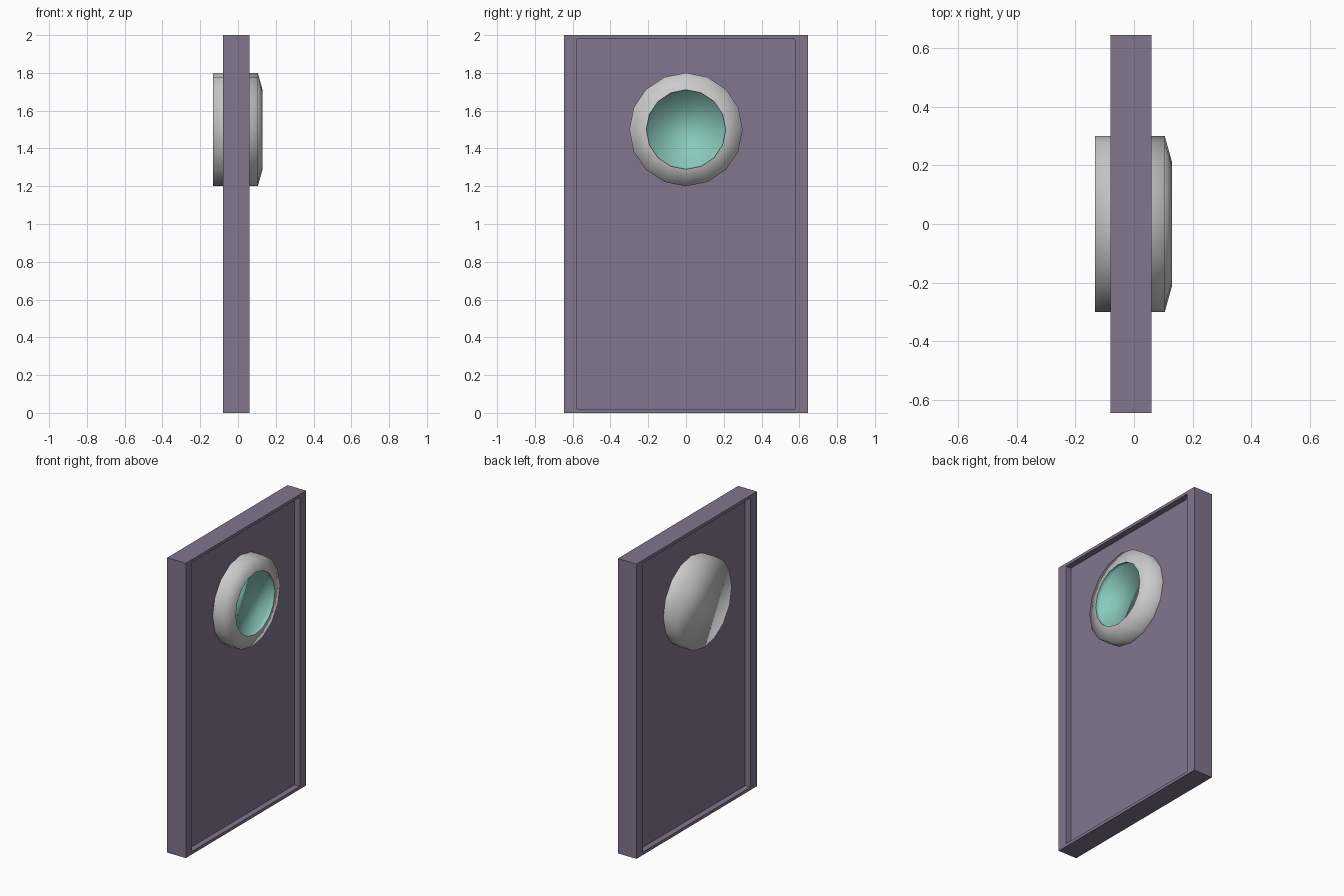
import bpy, bmesh, math

if "Cube" in bpy.data.objects:
    bpy.data.objects.remove(bpy.data.objects["Cube"])


def material(name, rgb):
    m = bpy.data.materials.new(name)
    m.diffuse_color = (*rgb, 1)
    m.use_nodes = True
    m.node_tree.nodes["Principled BSDF"].inputs["Base Color"].default_value = m.diffuse_color
    return m


def add_object(name, bm, mat=None, smooth=False):
    bmesh.ops.recalc_face_normals(bm, faces=bm.faces)
    for f in bm.faces:
        f.smooth = smooth
    mesh = bpy.data.meshes.new(name)
    bm.to_mesh(mesh)
    bm.free()
    ob = bpy.data.objects.new(name, mesh)
    bpy.context.collection.objects.link(ob)
    if mat:
        mesh.materials.append(mat)
    return ob


def ring(bm, x, r, n=16, z=1.5):
    return [bm.verts.new((x, r * math.sin(i * math.tau / n),
                          z + r * math.cos(i * math.tau / n))) for i in range(n)]


def bridge(bm, a, b):
    for i in range(len(a)):
        j = (i + 1) % len(a)
        bm.faces.new((a[i], a[j], b[j], b[i]))


# door slab with a recessed panel on each broad side
X0, X1, HALF_W, H = -0.08, 0.06, 0.645, 2.0
bm = bmesh.new()
bmesh.ops.create_cube(bm, size=1)
for v in bm.verts:
    v.co.x = X1 if v.co.x > 0 else X0
    v.co.y *= 2 * HALF_W
    v.co.z = (v.co.z + 0.5) * H
bm.normal_update()
sides = [f for f in bm.faces if abs(f.normal.x) > 0.9]
bmesh.ops.inset_individual(bm, faces=sides, thickness=0.028)
for f in sides:
    for v in f.verts:
        v.co.y = math.copysign(0.577, v.co.y)
bm.normal_update()
bmesh.ops.inset_individual(bm, faces=sides, thickness=0, depth=-0.04)
add_object("door_slab", bm, material("painted_door", (0.22, 0.18, 0.27)))

# round window surround: smooth 16-sided drum, closed at the back
RIM_X, RIM_R = 0.13, 0.21
bm = bmesh.new()
loops = [ring(bm, x, r) for x, r in ((-0.133, 0.3), (0.105, 0.3), (RIM_X, RIM_R))]
bm.faces.new(loops[0])
for a, b in zip(loops, loops[1:]):
    bridge(bm, a, b)
add_object("window_surround", bm, smooth=True)

# window glass: shallow dish sunk into the surround
bm = bmesh.new()
rim, bed = ring(bm, RIM_X, RIM_R), ring(bm, RIM_X - 0.03, RIM_R)
bridge(bm, rim, bed)
bm.faces.new(bed)
glass = add_object("window_glass", bm, material("glass", (0.25, 0.58, 0.50)), smooth=True)
# dish faces must look outward (+x)
if max(glass.data.polygons, key=lambda p: p.area).normal.x < 0:
    glass.data.flip_normals()
